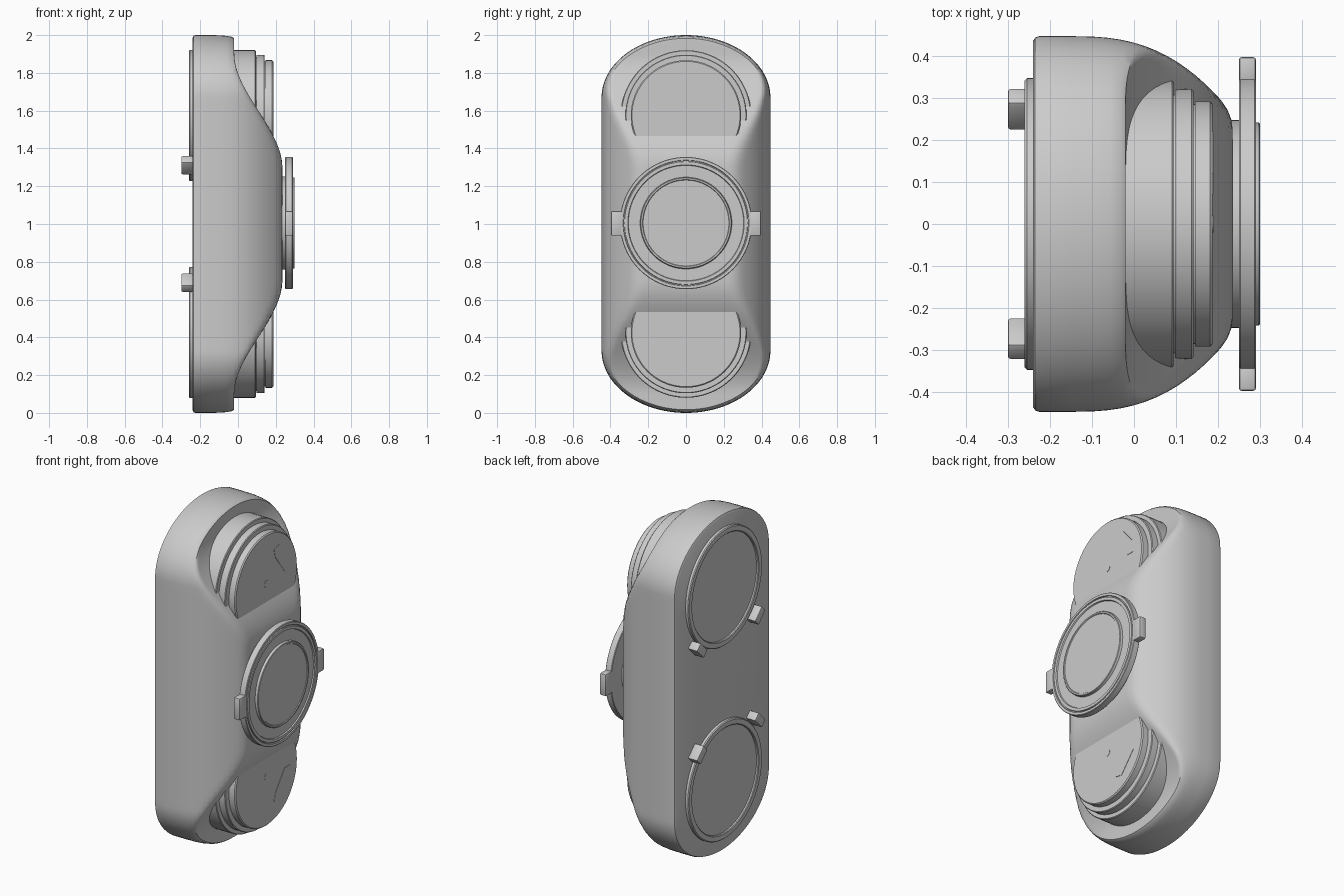
import bpy, bmesh, math
from mathutils import Vector, Matrix

if "Cube" in bpy.data.objects:
    bpy.data.objects.remove(bpy.data.objects["Cube"])

grey = bpy.data.materials.new("plain grey")
grey.use_nodes = True
colour = (0.6, 0.6, 0.6, 1)
grey.diffuse_color = colour
grey.node_tree.nodes["Principled BSDF"].inputs["Base Color"].default_value = colour


def finish(name, bm, angle=30):
    bmesh.ops.remove_doubles(bm, verts=bm.verts, dist=1e-5)
    bmesh.ops.recalc_face_normals(bm, faces=bm.faces)
    mesh = bpy.data.meshes.new(name)
    bm.to_mesh(mesh)
    bm.free()
    mesh.materials.append(grey)
    ob = bpy.data.objects.new(name, mesh)
    bpy.context.collection.objects.link(ob)
    bpy.ops.object.select_all(action='DESELECT')
    ob.select_set(True)
    bpy.context.view_layer.objects.active = ob
    bpy.ops.object.shade_smooth_by_angle(angle=math.radians(angle))
    return ob


def skin(bm, rings):
    """Join closed rings of equal length with faces."""
    rows = [[bm.verts.new(p) for p in ring] for ring in rings]
    n = len(rows[0])
    for a, b in zip(rows, rows[1:]):
        for i in range(n):
            j = (i + 1) % n
            bm.faces.new((a[i], a[j], b[j], b[i]))
    return rows


def lathe(name, profile, z, sides=72):
    """Spin (x, radius) pairs about an axis along x."""
    bm = bmesh.new()
    angles = [math.tau * i / sides for i in range(sides)]
    rows = skin(bm, [[(x, r * math.cos(a), z + r * math.sin(a)) for a in angles]
                     for x, r in profile])
    bm.faces.new(rows[0])
    bm.faces.new(rows[-1])
    return finish(name, bm)


def block(name, centre, size, turn=0, bevel=0.006):
    bm = bmesh.new()
    bmesh.ops.create_cube(bm, size=1)
    bmesh.ops.scale(bm, vec=size, verts=bm.verts)
    bmesh.ops.bevel(bm, geom=bm.edges[:], offset=bevel, segments=2,
                    profile=0.5, affect='EDGES')
    bmesh.ops.transform(bm, verts=bm.verts,
                        matrix=Matrix.Translation(centre) @ Matrix.Rotation(turn, 4, 'X'))
    return finish(name, bm)


# Body: oblong outline with a domed front that slopes away at both ends
W, END = 0.447, 0.33
outline = []
for k in range(48):
    a = math.pi * k / 48
    outline.append(Vector((W * math.cos(a), 2 - END + END * math.sin(a))))
side = [2 - END - (2 - 2 * END) * k / 40 for k in range(40)]
outline += [Vector((-W, z)) for z in side]
outline += [Vector((-p.x, 2 - p.y)) for p in outline]


def edge_distance(p):
    best = 9
    for a, b in zip(outline, outline[1:] + outline[:1]):
        d = b - a
        t = max(0, min(1, (p - a).dot(d) / d.length_squared))
        best = min(best, (p - a - d * t).length)
    return best


def front_height(p):
    dome = -0.15 + 0.73 * edge_distance(p) ** 0.38
    t = max(0, min(1, (abs(p.y - 1) - 0.3) / 0.6))
    slope = 0.235 - 0.255 * t * t * (3 - 2 * t)
    k = 0.03
    h = max(k - abs(dome - slope), 0) / k
    return min(dome, slope) - h * h * k / 4


def inset(s):
    ring = []
    for p in outline:
        spine = Vector((0, max(0.5, min(1.5, p.y))))
        ring.append(spine.lerp(p, s))
    return ring


rings = [[(-0.24, p.x, p.y) for p in inset(0.975)],
         [(-0.235, p.x, p.y) for p in inset(0.993)],
         [(-0.225, p.x, p.y) for p in inset(1)]]
STEPS = 24
for i in range(STEPS, -1, -1):
    s = math.sin(math.pi / 2 * i / STEPS)
    rings.append([(front_height(p), p.x, p.y) for p in inset(s)])
bm = bmesh.new()
rows = skin(bm, rings)
bm.faces.new(rows[0])
finish("body", bm, 40)

# Stepped pods, back rings and clips, mirrored between top and bottom
for label, up in (("upper", 1), ("lower", -1)):
    z = 1 + up * 0.575
    lathe(label + "_pod", [(-0.1, 0.345), (0.09, 0.345), (0.094, 0.341), (0.094, 0.31),
                           (0.098, 0.31), (0.098, 0.321), (0.137, 0.321), (0.141, 0.317),
                           (0.141, 0.285), (0.145, 0.285), (0.145, 0.292), (0.181, 0.292),
                           (0.187, 0.286)], z)
    lathe(label + "_pod_button", [(0.18, 0.02), (0.189, 0.02)], z, 24)
    lathe(label + "_back_ring", [(-0.23, 0.347), (-0.255, 0.347), (-0.26, 0.342),
                                 (-0.26, 0.315), (-0.256, 0.311), (-0.247, 0.311)], z)

    # Thin six-sided badge plate on the pod face
    bm = bmesh.new()
    shape = [(0.07, 0.18), (0.12, 0.19), (0.22, 0.07),
             (0.22, 0.01), (0.17, 0.01), (0.08, 0.13)]
    rows = skin(bm, [[(x, y, z + up * h) for y, h in shape] for x in (0.183, 0.189)])
    bm.faces.new(rows[0])
    bm.faces.new(rows[1])
    finish(label + "_pod_plate", bm)

    for name, sign in (("left", 1), ("right", -1)):
        block(f"{label}_{name}_clip", (-0.269, sign * 0.273, z - up * 0.264),
              (0.062, 0.092, 0.05), sign * up * math.pi / 4)

# Central dial with collar, raised rim and hub
lathe("dial_collar", [(0.2, 0.247), (0.255, 0.247)], 1.005)
lathe("dial", [(0.25, 0.2), (0.25, 0.347), (0.253, 0.35), (0.287, 0.35), (0.29, 0.347),
               (0.29, 0.333), (0.284, 0.331), (0.284, 0.327), (0.29, 0.325), (0.29, 0.308),
               (0.283, 0.305), (0.283, 0.243), (0.297, 0.241), (0.3, 0.238), (0.3, 0.23),
               (0.296, 0.227)], 1.005, 96)
for name, sign in (("front", -1), ("back", 1)):
    block(name + "_dial_ear", (0.27, sign * 0.367, 1.003), (0.04, 0.06, 0.13))
